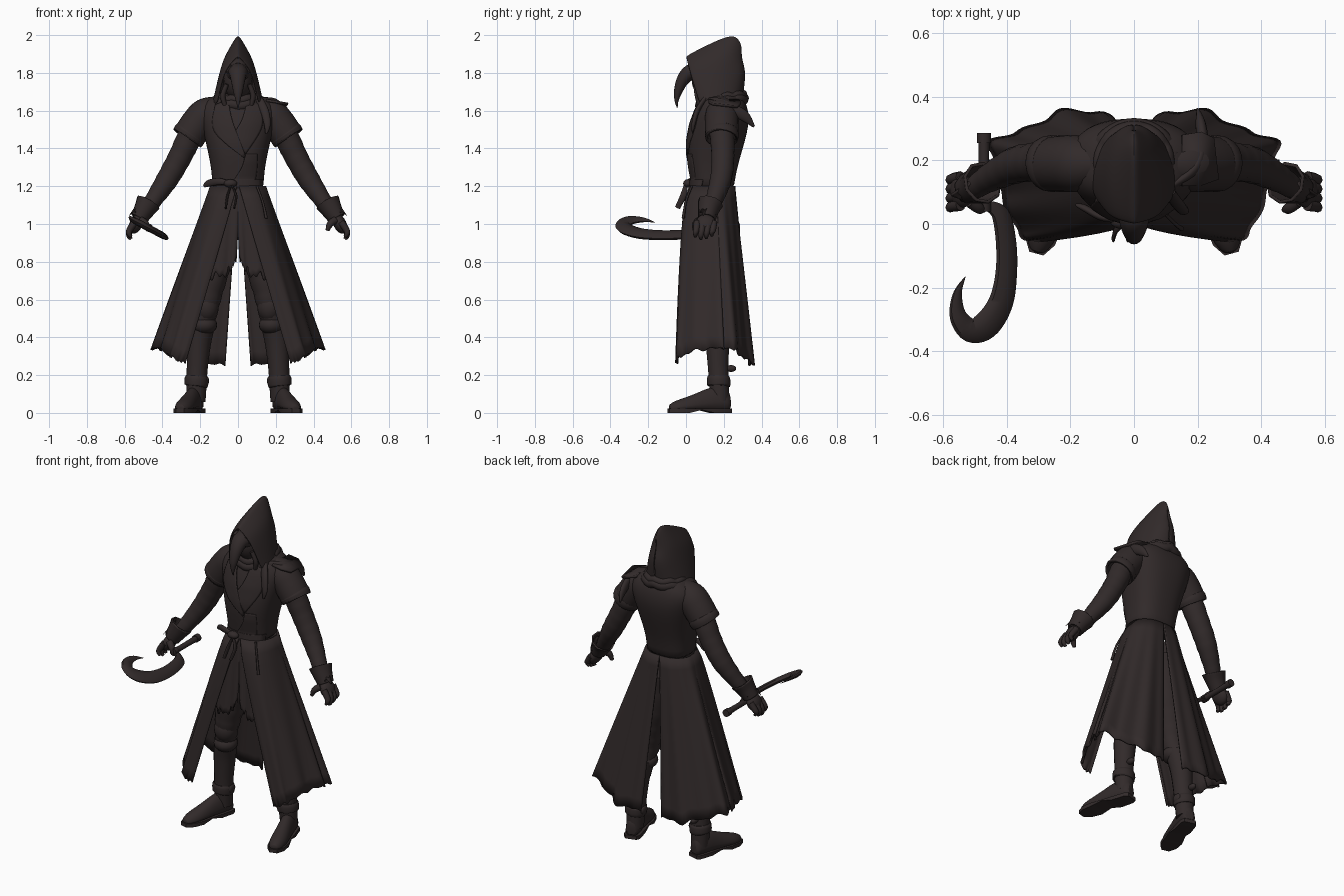
import bpy, math
from mathutils import Vector

if "Cube" in bpy.data.objects:
    bpy.data.objects.remove(bpy.data.objects["Cube"])

cloth = bpy.data.materials.new("dark_brown_cloth")
cloth.use_nodes = True
COLOR = (0.031, 0.023, 0.023, 1)
cloth.diffuse_color = COLOR
cloth.node_tree.nodes["Principled BSDF"].inputs["Base Color"].default_value = COLOR


def grid(name, rows, closed=False, caps=False, subsurf=0, thick=0.0, angle=40):
    """Skin equal-length rows of points into a surface."""
    n = len(rows[0])
    faces = []
    for r in range(len(rows) - 1):
        for c in range(n if closed else n - 1):
            d = (c + 1) % n
            faces.append((r * n + c, r * n + d, (r + 1) * n + d, (r + 1) * n + c))
    if caps:
        faces.append(tuple(reversed(range(n))))
        faces.append(tuple(range((len(rows) - 1) * n, len(rows) * n)))
    me = bpy.data.meshes.new(name)
    me.from_pydata([tuple(p) for row in rows for p in row], [], faces)
    me.materials.append(cloth)
    ob = bpy.data.objects.new(name, me)
    bpy.context.collection.objects.link(ob)
    bpy.ops.object.select_all(action='DESELECT')
    ob.select_set(True)
    bpy.context.view_layer.objects.active = ob
    bpy.ops.object.mode_set(mode='EDIT')
    bpy.ops.mesh.select_all(action='SELECT')
    bpy.ops.mesh.normals_make_consistent(inside=False)
    bpy.ops.object.mode_set(mode='OBJECT')
    if thick:
        m = ob.modifiers.new("thickness", 'SOLIDIFY')
        m.thickness, m.offset = thick, 0
    if subsurf:
        m = ob.modifiers.new("smooth", 'SUBSURF')
        m.levels = m.render_levels = subsurf
    bpy.ops.object.shade_smooth_by_angle(angle=math.radians(angle))


def spline(pts, t):
    """Catmull-Rom point at t in 0..1."""
    f = min(max(t, 0), 1) * (len(pts) - 1)
    i = min(int(f), len(pts) - 2)
    f -= i
    p = [Vector(pts[min(max(i + k, 0), len(pts) - 1)]) for k in (-1, 0, 1, 2)]
    return 0.5 * (2 * p[1] + (p[2] - p[0]) * f + (2 * p[0] - 5 * p[1] + 4 * p[2] - p[3]) * f * f
                  + (3 * p[1] - p[0] - 3 * p[2] + p[3]) * f ** 3)


def tube(name, pts, s=1, n=14, steps=0, squash=1.0, wobble=0.0, up=(0, 1, 0), thick=0.0):
    """Round sweep through (x, y, z, radius); s mirrors in x."""
    steps = steps or len(pts) * 4
    path = [spline(pts, i / steps) for i in range(steps + 1)]
    rows = []
    for i, p in enumerate(path):
        c = Vector(p[:3])
        d = (Vector(path[min(i + 1, steps)][:3]) - Vector(path[max(i - 1, 0)][:3])).normalized()
        a = Vector(up).cross(d).normalized()
        b = d.cross(a)
        r = max(p[3], 0.001) * (1 + wobble * math.sin(i * 2.1))
        row = []
        for k in range(n):
            t = math.tau * k / n
            q = c + a * r * math.cos(t) + b * r * squash * math.sin(t)
            row.append((q.x * s, q.y, q.z))
        rows.append(row)
    grid(name, rows, True, not thick, thick=thick, angle=50)


def ellipsoid(name, loc, size, rot=(0, 0, 0)):
    bpy.ops.mesh.primitive_uv_sphere_add(segments=20, ring_count=12, location=loc, rotation=rot)
    ob = bpy.context.object
    ob.name, ob.scale = name, size
    ob.data.materials.append(cloth)
    bpy.ops.object.shade_smooth()


def panel(name, top, hem, s, pleats, amp, ragged=0.006, bulge=0.5):
    """Pleated cloth hanging from a top line to a hem line."""
    nu, nv = 36, 14
    rows = []
    for j in range(nv + 1):
        v = j / nv
        row = []
        for i in range(nu + 1):
            u = i / nu
            a, b = spline(top, u), spline(hem, u)
            p = a.lerp(b, v)
            if b.y < 0.15:
                p.y = a.y + (b.y - a.y) * v ** bulge
            out = Vector((p.x, p.y - 0.15, 0)).normalized()
            p += out * amp * v * math.sin(pleats * math.tau * u)
            p.z += ragged * v ** 4 * (math.sin(u * 23) + math.sin(u * 41))
            row.append((p.x * s, p.y, p.z))
        rows.append(row)
    grid(name, rows, thick=0.012, angle=45)


# Torso rings: z, half width, front y, back y
TORSO = [(1.17, .142, .025, .258), (1.24, .135, .03, .258), (1.33, .148, .012, .28), (1.43, .17, .008, .31),
         (1.53, .195, .025, .335), (1.60, .21, .05, .33), (1.65, .185, .075, .315), (1.70, .09, .1, .28)]


def chest_y(x, z):
    i = max(k for k in range(len(TORSO) - 1) if TORSO[k][0] <= z)
    a, b = Vector(TORSO[i]), Vector(TORSO[i + 1])
    _, w, front, back = a.lerp(b, (z - a[0]) / (b[0] - a[0]))
    return (front + back) / 2 - (back - front) / 2 * max(1 - (x / w) ** 2, 0) ** 0.4


def ring(w, f, b, z, n=32, e=0.8):
    pts = []
    for k in range(n):
        c, s = math.cos(math.tau * k / n), math.sin(math.tau * k / n)
        pts.append((w * math.copysign(abs(c) ** e, c), (f + b) / 2 + (b - f) / 2 * math.copysign(abs(s) ** e, s), z))
    return pts


grid("coat_torso", [ring(w, f, b, z) for z, w, f, b in TORSO], True, True, subsurf=1)


# Belt, lapels and the overlapping front edge, laid on the chest
def chest_plate(name, left, right, lift):
    rows = []
    for j in range(13):
        a, b = spline(left, j / 12), spline(right, j / 12)
        row = []
        for i in range(13):
            p = a.lerp(b, i / 12)
            row.append((p.x, chest_y(p.x, p.y) - lift, p.y))
        rows.append(row)
    grid(name, rows, thick=0.008)


chest_plate("belt", [(-.128, 1.235), (-.128, 1.19)], [(.128, 1.235), (.128, 1.19)], .006)
chest_plate("lapel_right", [(-.05, 1.66), (-.03, 1.55), (.04, 1.36)], [(-.12, 1.63), (-.125, 1.49), (.03, 1.35)], .006)
chest_plate("lapel_left", [(.05, 1.66), (.02, 1.55), (-.03, 1.47)], [(.12, 1.63), (.125, 1.51), (.04, 1.37)], .004)
chest_plate("coat_overlap", [(.04, 1.37), (.02, 1.30), (-.03, 1.22)], [(.10, 1.37), (.10, 1.30), (.09, 1.22)], .004)

# Sash knot and dangling ends
ellipsoid("sash_knot", (-.04, .01, 1.215), (.035, .025, .022))
tube("sash_bow", [(-.04, .01, 1.215, .01), (-.10, .02, 1.225, .018), (-.155, .05, 1.215, .018), (-.18, .06, 1.20, .008)], squash=.6)
for x in (-.055, -.01):
    tube("sash_end", [(-.035, .0, 1.21, .01), (x, -.015, 1.15, .016), (x - .01, -.045, 1.085, .014)], squash=.4, up=(1, 0, 0))

for s, side in ((1, "left"), (-1, "right")):
    # Long coat skirt in front and back panels
    panel(side + "_coat_front", [(.005, .022, 1.2), (.06, .03, 1.2), (.11, .06, 1.2), (.14, .12, 1.2), (.14, .16, 1.2)],
          [(.28, -.045, .26), (.325, -.05, .28), (.37, -.01, .31), (.415, .10, .34), (.452, .20, .34)], s, 3.5, .006, bulge=.42)
    panel(side + "_coat_back", [(.14, .12, 1.2), (.14, .18, 1.2), (.11, .225, 1.2), (.06, .25, 1.2), (.002, .255, 1.2)],
          [(.41, .15, .34), (.452, .25, .34), (.34, .295, .30), (.21, .355, .26), (.07, .335, .255)], s, 4.5, .009)
    # Ragged under-tunic
    panel(side + "_under_tunic", [(-.01, .035, 1.2), (.05, .04, 1.2), (.11, .07, 1.2)],
          [(.012, .01, .80), (.08, .0, .73), (.20, .03, .73)], s, 2, .008, .014)
    # Trousers and boots
    tube(side + "_leg", [(.08, .15, 1.05, .09), (.11, .14, .85, .09), (.15, .13, .68, .08), (.17, .13, .55, .065), (.19, .15, .46, .062)], s, wobble=.03)
    ellipsoid(side + "_knee_wrap", (.168 * s, .12, .56), (.066, .065, .08))
    ellipsoid(side + "_knee_fold", (.178 * s, .135, .465), (.068, .068, .05))
    tube(side + "_boot_shaft", [(.185, .15, .48, .066), (.205, .165, .38, .064), (.215, .17, .25, .056), (.22, .175, .15, .054), (.222, .18, .06, .05)], s)
    tube(side + "_ankle_strap", [(.219, .172, .195, .057), (.22, .172, .18, .063), (.221, .174, .15, .063), (.222, .174, .14, .057)], s)
    ellipsoid(side + "_strap_buckle", (.165 * s, .175, .17), (.012, .03, .024))
    ellipsoid(side + "_spur", (.225 * s, .238, .235), (.018, .028, .018))
    rows, soles = [], []
    for t, w, h in ((0, .03, .08), (.06, .043, .13), (.3, .046, .13), (.5, .046, .10), (.7, .052, .072), (.88, .045, .055), (1, .02, .03)):
        cx, cy = .212 + .095 * t, .235 - .328 * t
        cap = [(math.cos(math.pi * k / 10), math.sin(math.pi * k / 10)) for k in range(11)]
        rows.append([((cx + w * c) * s, cy + w * .3 * c, .012 + h * q ** .8) for c, q in cap])
        base = .0 if t < .32 or t > .55 else .016
        soles.append([((cx + (w + .002) * a) * s, cy + w * .3 * a, z) for a, z in ((-1, base), (1, base), (1, .022), (-1, .022))])
    grid(side + "_boot_foot", rows, True, True, subsurf=1)
    grid(side + "_boot_sole", soles, True, True)

    # Sleeves, shoulder capelets and cuffs
    tube(side + "_sleeve", [(.16, .18, 1.59, .07), (.24, .19, 1.49, .067), (.305, .195, 1.36, .062), (.372, .185, 1.24, .058),
                            (.445, .15, 1.13, .046), (.50, .115, 1.05, .036)], s, wobble=.02, steps=30)
    tube(side + "_shoulder_cape", [(.10, .19, 1.625, .05), (.165, .19, 1.585, .08), (.215, .19, 1.53, .083), (.268, .188, 1.455, .08)], s, n=20, thick=.012)
    tube(side + "_cape_trim", [(.248, .19, 1.485, .083), (.257, .19, 1.472, .086), (.268, .188, 1.455, .083)], s, n=20, thick=.008)
    tube(side + "_glove_cuff", [(.475, .13, 1.115, .064), (.495, .12, 1.08, .053), (.525, .11, 1.03, .042)], s, n=9, thick=.01)
    grid(side + "_cuff_point", [[(x * s, y, z) for x, y, z in row] for row in
                                (((.53, .16, 1.05), (.53, .07, 1.05)), ((.535, .14, 1.10), (.55, .08, 1.07)), ((.515, .13, 1.135), (.575, .09, 1.045)))], thick=.01)

    # Gloved hands
    ellipsoid(side + "_palm", (.54 * s, .105, 1.0), (.034, .054, .055), (0, -.45 * s, 0))
    for k in range(4):
        y = .06 + .029 * k
        drop = .012 * abs(k - 1.3)
        tube(side + "_finger", [(.545, y, 1.01, .019), (.573, y - .005, .97, .017), (.577, y - .01, .935 + drop, .014), (.566, y - .01, .916 + drop, .008)], s, 8)
    tube(side + "_thumb", [(.515, .07, 1.02, .02), (.488, .05, 1.0, .018), (.473, .045, .965, .01)], s, 8)

# Hood: half arches from the brim to the back, mirrored across x
ARCHES = [[(0, -.003, 1.885), (.047, .01, 1.835), (.08, .03, 1.765), (.108, .07, 1.64)],
          [(0, .09, 1.935), (.064, .09, 1.865), (.098, .10, 1.77), (.132, .11, 1.63)],
          [(0, .19, 1.985), (.066, .18, 1.885), (.10, .18, 1.77), (.13, .19, 1.63)],
          [(0, .265, 2.008), (.05, .245, 1.90), (.078, .25, 1.77), (.095, .265, 1.64)],
          [(0, .288, 1.95), (.022, .287, 1.88), (.045, .296, 1.79), (.045, .285, 1.65)],
          [(0, .286, 1.93), (0, .295, 1.87), (0, .312, 1.79), (0, .295, 1.65)]]
rows = []
for arch in ARCHES:
    half = [spline(arch, i / 9) for i in range(10)]
    rows.append([(-p.x, p.y, p.z) for p in reversed(half[1:])] + [tuple(p) for p in half])
grid("hood", rows, subsurf=2, thick=.014, angle=60)

# Beaked mask with eye lenses
ellipsoid("head", (0, .13, 1.765), (.078, .10, .115))
tube("beak", [(0, .07, 1.80, .055), (0, .02, 1.80, .043), (0, -.018, 1.76, .033), (0, -.042, 1.70, .022), (0, -.05, 1.65, .01), (0, -.046, 1.615, .002)],
     squash=1.15, up=(1, 0, 0))
for s in (1, -1):
    tube("eye_lens", [(.038, .06, 1.815, .024), (.046, .032, 1.82, .024), (.048, .026, 1.82, .017)], s, 16, up=(0, 0, 1))
    tube("mask_strap", [(.06, .05, 1.74, .012), (.08, .06, 1.68, .014), (.07, .07, 1.63, .012)], s, 8)


# Scarf folds around the neck
def scarf(name, w, d, z, r, tilt):
    loop = [(w * math.cos(k * math.tau / 24), .19 + d * math.sin(k * math.tau / 24),
             z + tilt * math.sin(k * math.tau / 24) + .006 * math.sin(k * 2.3), r) for k in range(25)]
    tube(name, loop, n=10, steps=48, up=(0, 0, 1))


scarf("scarf_upper", .105, .11, 1.67, .024, .012)
scarf("scarf_lower", .12, .115, 1.645, .028, .016)
tube("scarf_front_tail", [(.11, .10, 1.66, .022), (.14, .06, 1.60, .022), (.155, .04, 1.53, .018), (.15, .035, 1.48, .006)], squash=.6)
tube("scarf_shoulder_drape", [(.12, .12, 1.65, .02), (.19, .17, 1.64, .028), (.215, .24, 1.61, .03), (.21, .31, 1.57, .028), (.20, .36, 1.515, .006)],
     squash=.6, up=(1, 0, 0))
grid("shoulder_flap", [[(.15, .12, 1.655), (.15, .28, 1.655)], [(.21, .12, 1.645), (.21, .29, 1.64)], [(.265, .14, 1.635), (.25, .27, 1.62)]], thick=.014)

# Cord hanging on the left hip
tube("hip_cord", [(.10, .03, 1.2, .006), (.13, .0, 1.12, .006), (.15, -.015, 1.03, .008)], n=8)

# Sickle: handle along y, curved blade tilted across x
tube("sickle_handle", [(-.472, .04, .98, .017), (-.472, .16, .98, .016), (-.472, .285, .98, .018)], n=12, up=(0, 0, 1))
for y in (.055, .27):
    tube("handle_collar", [(-.472, y - .016, .98, .022), (-.472, y + .016, .98, .022)], n=12, steps=1, up=(0, 0, 1))
BLADE = [(-.465, .06, .014), (-.42, .03, .028), (-.402, -.06, .032), (-.402, -.16, .034), (-.42, -.25, .039),
         (-.465, -.318, .043), (-.515, -.333, .038), (-.553, -.288, .027), (-.555, -.22, .014), (-.53, -.165, .001)]
rows = []
for i in range(49):
    p = spline(BLADE, i / 48)
    d = spline(BLADE, min(i + 1, 48) / 48) - spline(BLADE, max(i - 1, 0) / 48)
    across = Vector((-d.y, d.x)).normalized()
    row = []
    for k in range(8):
        e, h = math.cos(math.tau * k / 8), .02 * math.sin(math.tau * k / 8)
        x, y = p.x + across.x * p.z * e, p.y + across.y * p.z * e
        row.append((x, y, .925 + (-.37 - x) * .52 + h * min(1, p.z / .03)))
    rows.append(row)
grid("sickle_blade", rows, True, True, angle=50)
